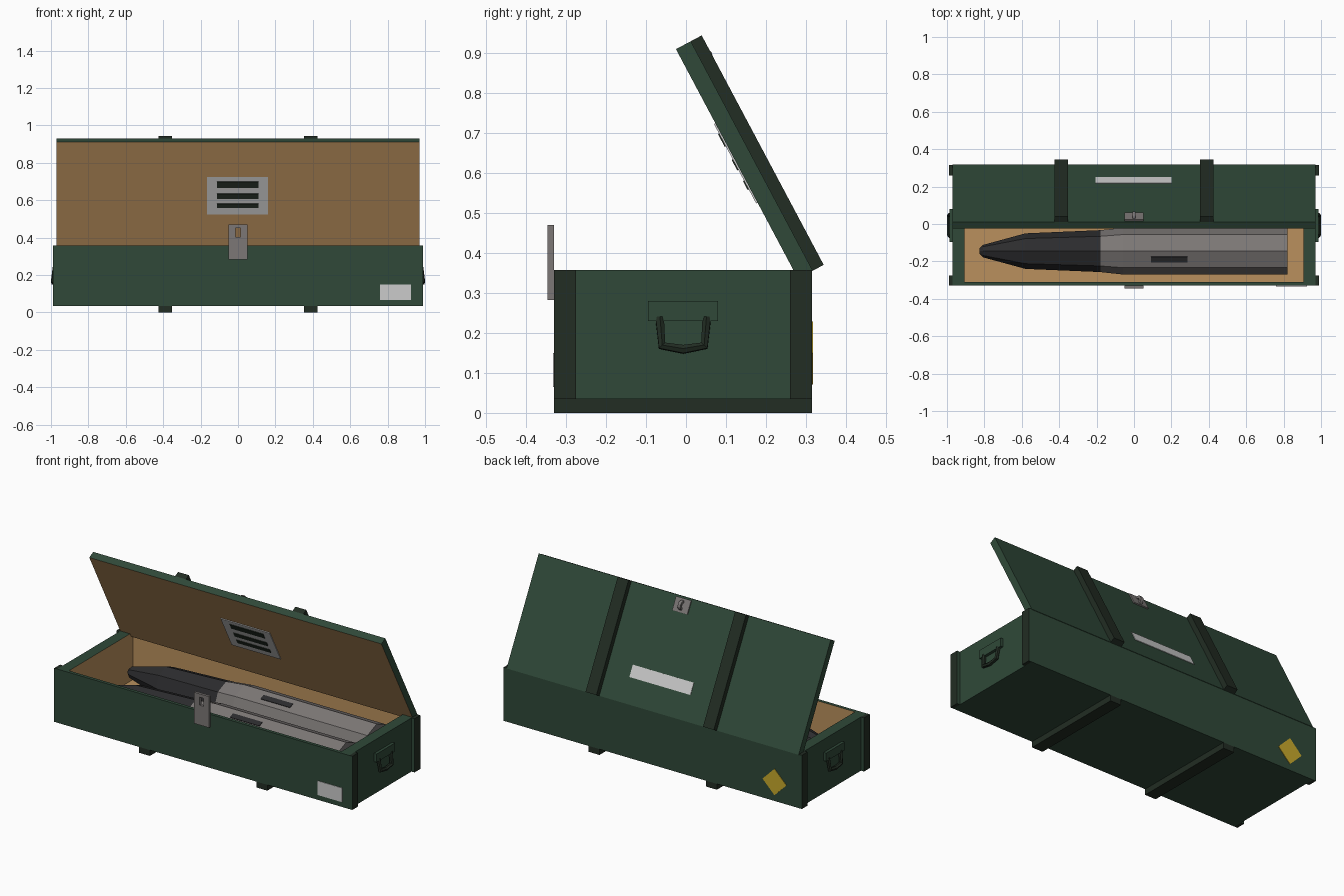
import bpy, bmesh
from math import radians, cos, sin, pi
from mathutils import Matrix, Vector

if "Cube" in bpy.data.objects:
    bpy.data.objects.remove(bpy.data.objects["Cube"], do_unlink=True)


def material(name, r, g, b):
    m = bpy.data.materials.new(name)
    m.use_nodes = True
    m.diffuse_color = (r, g, b, 1)
    bsdf = next(n for n in m.node_tree.nodes if n.type == 'BSDF_PRINCIPLED')
    bsdf.inputs["Base Color"].default_value = (r, g, b, 1)
    bsdf.inputs["Roughness"].default_value = 0.8
    return m


green = material("crate green", 0.029, 0.066, 0.040)
dark_green = material("dark green trim", 0.016, 0.026, 0.017)
wood = material("tan wood", 0.49, 0.28, 0.11)
metal = material("grey metal", 0.20, 0.185, 0.18)
black = material("nose black", 0.025, 0.025, 0.027)
white = material("label white", 0.60, 0.60, 0.60)
yellow = material("warning yellow", 0.58, 0.40, 0.025)


def finish(name, bm, mats, matrix=Matrix(), rule=None):
    """Turn a bmesh into an object; rule(face) picks the material slot."""
    bmesh.ops.recalc_face_normals(bm, faces=bm.faces)
    bm.normal_update()
    if rule:
        for f in bm.faces:
            f.material_index = int(rule(f))
    bm.transform(matrix)
    me = bpy.data.meshes.new(name)
    bm.to_mesh(me)
    bm.free()
    for m in mats:
        me.materials.append(m)
    ob = bpy.data.objects.new(name, me)
    bpy.context.collection.objects.link(ob)
    return ob


def box(name, mats, x, y, z, matrix=Matrix(), rule=None):
    """Box from (min, max) pairs."""
    bm = bmesh.new()
    lo, hi = Vector((x[0], y[0], z[0])), Vector((x[1], y[1], z[1]))
    bmesh.ops.create_cube(bm, size=1, matrix=Matrix.Translation((lo + hi) / 2)
                          @ Matrix.Diagonal((hi - lo).to_4d()))
    return finish(name, bm, mats, matrix, rule)


def frame(name, mats, outer, inner, z, matrix=Matrix(), rule=None):
    """Rectangular ring; outer and inner are (x0, x1, y0, y1)."""
    bm = bmesh.new()

    def loop(r, h):
        return [bm.verts.new((r[i], r[j], h)) for i, j in ((0, 2), (1, 2), (1, 3), (0, 3))]
    loops = [loop(outer, z[0]), loop(outer, z[1]), loop(inner, z[1]), loop(inner, z[0])]
    for k in range(4):
        a, b = loops[k], loops[(k + 1) % 4]
        for i in range(4):
            j = (i + 1) % 4
            bm.faces.new((a[i], a[j], b[j], b[i]))
    return finish(name, bm, mats, matrix, rule)


# Crate body: green outside, wood lining inside
WALL = (0.035, 0.357)
INNER = (-0.905, 0.905, -0.31, 0.295)


def is_lining(f):
    c = f.calc_center_median()
    return abs(f.normal.z) < 0.5 and abs(c.x) < 0.92 and -0.32 < c.y < 0.3


frame("crate_walls", [green, wood], (-0.97, 0.97, -0.33, 0.315), INNER, WALL, rule=is_lining)
box("crate_floor", [green, wood], INNER[:2], INNER[2:], (0.035, 0.072),
    rule=lambda f: f.normal.z > 0.5)

for side, tag in ((1, "left"), (-1, "right")):
    # Corner posts
    for y, where in (((-0.33, -0.275), "front"), ((0.26, 0.315), "back")):
        box(f"{where}_{tag}_post", [dark_green, green], sorted((side * 0.97, side * 0.99)),
            y, WALL, rule=lambda f: abs(f.normal.y) > 0.5)
    # Skids under the crate
    box(f"{tag}_skid", [dark_green], (side * 0.39 - 0.036, side * 0.39 + 0.036),
        (-0.33, 0.315), (0, 0.035))
    # Carrying handle with its mounting plate
    box(f"{tag}_handle_plate", [green], sorted((side * 0.97, side * 0.987)),
        (-0.095, 0.08), (0.23, 0.28))
    cu = bpy.data.curves.new(f"{tag}_handle", 'CURVE')
    cu.dimensions = '3D'
    cu.bevel_depth, cu.bevel_resolution, cu.use_fill_caps = 0.012, 1, True
    path = [(0.979, -0.066, 0.24), (0.988, -0.06, 0.168), (0.988, -0.007, 0.159),
            (0.988, 0.046, 0.168), (0.979, 0.052, 0.24)]
    sp = cu.splines.new('POLY')
    sp.points.add(len(path) - 1)
    for p, (x, y, z) in zip(sp.points, path):
        p.co = (side * x, y, z, 1)
    handle = bpy.data.objects.new(f"{tag}_handle", cu)
    bpy.context.collection.objects.link(handle)
    cu.materials.append(dark_green)
    bpy.ops.object.select_all(action='DESELECT')
    handle.select_set(True)
    bpy.context.view_layer.objects.active = handle
    bpy.ops.object.convert(target='MESH')
    bpy.ops.object.shade_flat()

# Open lid: local y is its thickness, local z runs from hinge to free edge
LID = Matrix.Translation((0, 0.28, 0.336)) @ Matrix.Rotation(radians(28), 4, 'X')
box("lid", [green, wood], (-0.97, 0.97), (0, 0.042), (0, 0.65), LID,
    lambda f: f.normal.y < -0.5)
for side, tag in ((1, "left"), (-1, "right")):
    box(f"{tag}_lid_strap", [dark_green], (side * 0.39 - 0.036, side * 0.39 + 0.036),
        (0.042, 0.073), (0, 0.65), LID)
box("lid_outer_label", [white], (-0.205, 0.2), (0.042, 0.045), (0.145, 0.215), LID)

# Instruction plate inside the lid
box("instruction_plate", [white], (-0.165, 0.16), (-0.004, 0), (0.215, 0.44), LID)
for i, (s, h) in enumerate(((0.395, 0.018), (0.325, 0.015), (0.267, 0.013))):
    box(f"instruction_bar_{i + 1}", [dark_green], (-0.112, 0.11), (-0.007, -0.004),
        (s - h, s + h), LID)

# Staple on the lid
box("staple_plate", [metal], (-0.05, 0.05), (0.042, 0.049), (0.56, 0.64), LID)
bm = bmesh.new()
arch = []
for r in (0.028, 0.014):
    for x in (-0.009, 0.009):
        arch.append([bm.verts.new((x, 0.047 + r * sin(pi * k / 6), 0.6 + r * cos(pi * k / 6)))
                     for k in range(7)])
for a, b in ((0, 1), (1, 3), (3, 2), (2, 0)):
    for k in range(6):
        bm.faces.new((arch[a][k], arch[a][k + 1], arch[b][k + 1], arch[b][k]))
finish("staple_loop", bm, [metal], LID)

# Slotted hasp on the front
frame("hasp", [metal], (-0.05, 0.05, 0.283, 0.47), (-0.013, 0.013, 0.402, 0.45), (0.33, 0.346),
      Matrix.Rotation(radians(90), 4, 'X'))

# Front label and rear warning diamond
box("front_label", [white], (0.76, 0.925), (-0.333, -0.33), (0.065, 0.15))
box("warning_diamond", [yellow], (-0.056, 0.056), (0, 0.003), (-0.056, 0.056),
    Matrix.Translation((-0.81, 0.315, 0.15)) @ Matrix.Rotation(radians(45), 4, 'Y'))


# Two eight-sided shells lying side by side
def shell(name, y):
    place = Matrix.Translation((0, y, 0.2))
    profile = [(-0.825, 0.016), (-0.808, 0.033), (-0.58, 0.095), (-0.18, 0.112),
               (-0.06, 0.125), (0.82, 0.125)]
    bm = bmesh.new()
    rings = [[bm.verts.new((x, r * sin(k * pi / 4), r * cos(k * pi / 4))) for k in range(8)]
             for x, r in profile]
    for a, b in zip(rings, rings[1:]):
        for k in range(8):
            j = (k + 1) % 8
            bm.faces.new((a[k], a[j], b[j], b[k]))
    bm.faces.new(rings[0])
    bm.faces.new(rings[-1])
    finish(name, bm, [metal, black], place, lambda f: f.calc_center_median().x < -0.18)
    box(name + "_marking", [black], (0.09, 0.285), (-0.016, 0.016), (0.115, 0.119),
        place @ Matrix.Rotation(radians(22.5), 4, 'X'))


shell("front_shell", -0.145)
shell("back_shell", 0.145)
